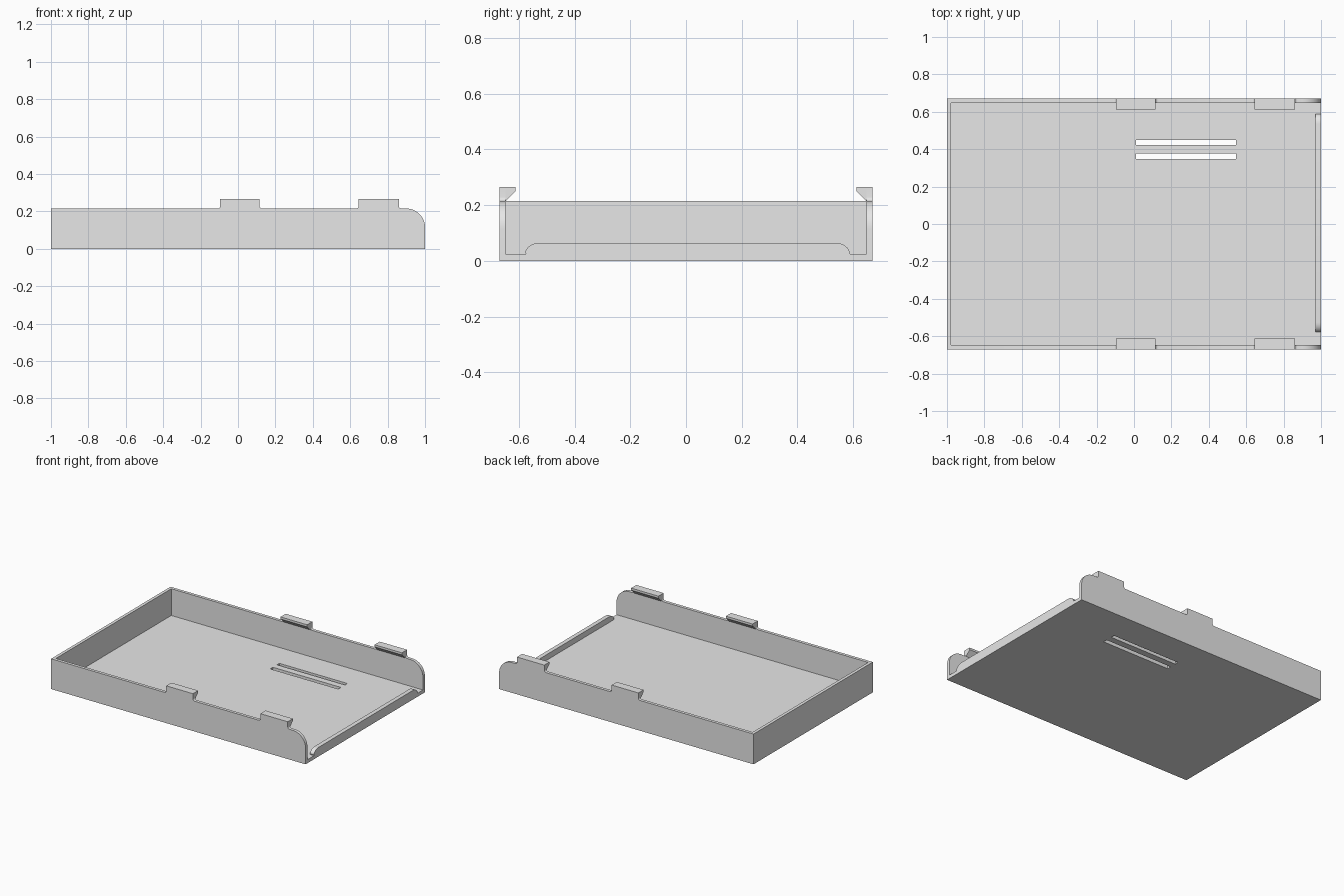
import bpy, bmesh, math
from mathutils import Vector

if "Cube" in bpy.data.objects:
    bpy.data.objects.remove(bpy.data.objects["Cube"])

# Main dimensions
HX, HY = 1.0, 0.67          # half length, half width
T = 0.022                   # wall thickness
FLOOR, WALL, TOP = 0.025, 0.215, 0.265
CLIPS = [(-0.095, 0.115), (0.645, 0.86)]

grey = bpy.data.materials.new("light grey")
grey.diffuse_color = (0.8, 0.8, 0.8, 1)
grey.use_nodes = True
grey.node_tree.nodes["Principled BSDF"].inputs["Base Color"].default_value = grey.diffuse_color


def finish(name, bm):
    bmesh.ops.recalc_face_normals(bm, faces=bm.faces)
    me = bpy.data.meshes.new(name)
    bm.to_mesh(me)
    bm.free()
    me.materials.append(grey)
    ob = bpy.data.objects.new(name, me)
    bpy.context.collection.objects.link(ob)
    bpy.ops.object.select_all(action='DESELECT')
    ob.select_set(True)
    bpy.context.view_layer.objects.active = ob
    bpy.ops.object.shade_smooth_by_angle(angle=math.radians(30))
    return ob


def prism(name, points, vec):
    """Extrude a closed 3D outline along vec."""
    bm = bmesh.new()
    face = bm.faces.new([bm.verts.new(p) for p in points])
    ext = bmesh.ops.extrude_face_region(bm, geom=[face])
    verts = [g for g in ext["geom"] if isinstance(g, bmesh.types.BMVert)]
    bmesh.ops.translate(bm, verts=verts, vec=Vector(vec))
    return finish(name, bm)


def arc(cx, cz, rx, rz, a0, a1, n=8):
    steps = [math.radians(a0 + (a1 - a0) * i / n) for i in range(n + 1)]
    return [(cx + rx * math.cos(a), cz + rz * math.sin(a)) for a in steps]


# Side wall outline: raised tabs with filleted feet and a rounded open end
R, F = 0.1, 0.014
outline = [(HX, 0), (-HX, 0), (-HX, WALL)]
for x0, x1 in CLIPS:
    outline += arc(x0 - F, WALL + F, F, F, -90, 0, 5)
    outline += [(x0, TOP), (x1, TOP)]
    outline += arc(x1 + F, WALL + F, F, F, 180, 270, 5)
outline += arc(HX - R, WALL - R, R, R, 90, 0, 12)

for side, label in ((-1, "front"), (1, "back")):
    inner = side * (HY - T)
    prism(label + "_wall", [(x, side * HY, z) for x, z in outline], (0, -side * T, 0))
    # Snap hooks leaning inward from the tabs
    hook = [(inner, WALL), (inner, TOP), (side * 0.612, TOP), (side * 0.612, 0.25)]
    for i, (x0, x1) in enumerate(CLIPS):
        prism(f"{label}_hook_{i + 1}", [(x0, y, z) for y, z in hook], (x1 - x0, 0, 0))

# Closed end wall
w = HY - T
prism("end_wall", [(-HX, -w, 0), (-HX, w, 0), (-HX, w, WALL), (-HX, -w, WALL)], (T, 0, 0))

# Low lip across the open end
lip = [(-0.575, FLOOR)] + arc(-0.525, FLOOR, 0.053, 0.04, 180, 90)[1:]
lip += arc(0.535, FLOOR, 0.053, 0.04, 90, 0)
prism("end_lip", [(HX - 0.03, y, z) for y, z in lip], (0.03, 0, 0))

# Floor plate as a grid of cells, leaving two slots open
xs = [-HX + T, 0.01, 0.545, HX]
ys = [-w, 0.347, 0.377, 0.423, 0.45, w]
bm = bmesh.new()
grid = [[bm.verts.new((x, y, 0)) for y in ys] for x in xs]
for i in range(len(xs) - 1):
    for j in range(len(ys) - 1):
        if i == 1 and j in (1, 3):
            continue
        bm.faces.new((grid[i][j], grid[i + 1][j], grid[i + 1][j + 1], grid[i][j + 1]))
ext = bmesh.ops.extrude_face_region(bm, geom=bm.faces[:])
bmesh.ops.translate(bm, vec=(0, 0, FLOOR),
                    verts=[g for g in ext["geom"] if isinstance(g, bmesh.types.BMVert)])
finish("floor", bm)
